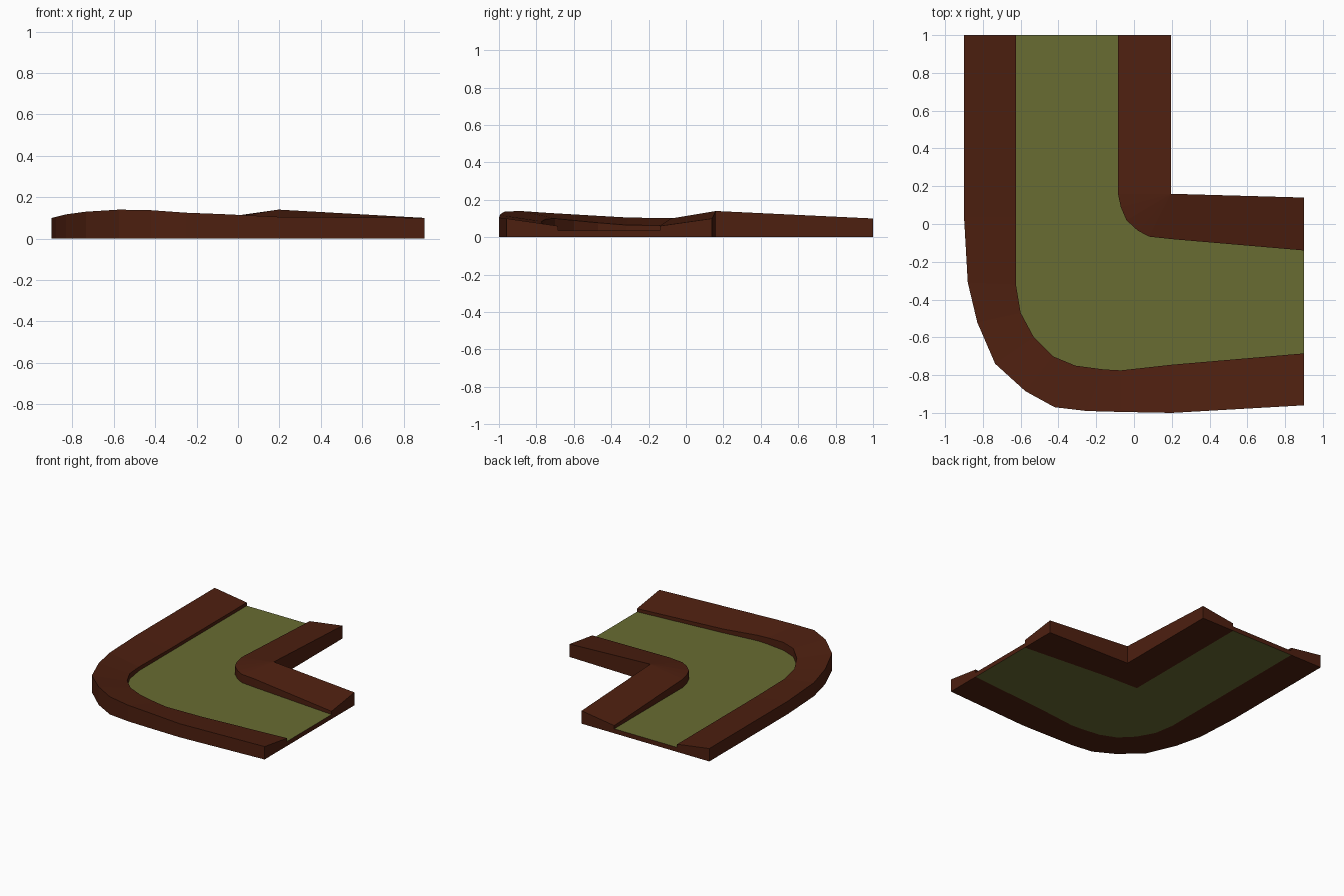
import bpy, bmesh

if "Cube" in bpy.data.objects:
    bpy.data.objects.remove(bpy.data.objects["Cube"])

ROAD_Z = 0.035
LIP_DROP = 0.04


def material(name, colour):
    m = bpy.data.materials.new(name)
    m.diffuse_color = colour
    m.use_nodes = True
    m.node_tree.nodes["Principled BSDF"].inputs["Base Color"].default_value = m.diffuse_color
    return m


BROWN = material("earth_brown", (0.075, 0.014, 0.005, 1))
OLIVE = material("olive_green", (0.14, 0.15, 0.032, 1))


def make_object(name, bm, mats):
    bmesh.ops.recalc_face_normals(bm, faces=bm.faces)
    me = bpy.data.meshes.new(name)
    bm.to_mesh(me)
    bm.free()
    for m in mats:
        me.materials.append(m)
    ob = bpy.data.objects.new(name, me)
    bpy.context.collection.objects.link(ob)
    return ob


def loft(name, sections, mat):
    """Join cross-sections by strips, leaving the road side open."""
    bm = bmesh.new()
    rows = [[bm.verts.new(p) for p in s] for s in sections]
    for a, b in zip(rows, rows[1:]):
        for i in range(len(a) - 1):
            bm.faces.new((a[i], a[i + 1], b[i + 1], b[i]))
    bm.faces.new(rows[0])
    bm.faces.new(rows[-1])
    bmesh.ops.remove_doubles(bm, verts=bm.verts, dist=1e-5)
    return make_object(name, bm, [mat])


def bank_section(edge, rim, foot):
    """Road-side wall, sloping top, outer wall, underside."""
    (ex, ey), (rx, ry, rz), (fx, fy) = edge, rim, foot
    return [(ex, ey, ROAD_Z), (ex, ey, rz - LIP_DROP), (rx, ry, rz),
            (rx, ry, 0), (fx, fy, 0)]


# Plan outlines, following the bend from the back end to the right end
outer_rim = [(-.9, 1, .10), (-.9, .04, .10), (-.88, -.31, .105), (-.83, -.52, .117),
             (-.735, -.74, .13), (-.575, -.885, .14), (-.42, -.97, .137),
             (-.25, -.99, .125), (-.07, -.995, .118), (.2, -1, .105), (.9, -.96, .10)]
outer_edge = [(-.625, 1), (-.625, .04), (-.625, -.32), (-.6, -.47), (-.53, -.6), (-.43, -.7),
              (-.31, -.75), (-.16, -.77), (-.07, -.775), (.2, -.745), (.9, -.685)]
inner_edge = [(-.085, 1), (-.085, .16), (-.07, .09), (-.04, .02), (.02, -.035),
              (.08, -.067), (.2, -.08), (.9, -.14)]
inner_rim = [(.195, 1, .10)] + [(.195, .16, .14)] * 6 + [(.9, .14, .10)]
# The underside of the inner bank has a square corner
inner_foot = inner_edge[:2] + [(-.085, -.07)] * 4 + inner_edge[-2:]

# Banks
loft("outer_bank", [bank_section(e, r, e) for e, r in zip(outer_edge, outer_rim)], BROWN)
loft("inner_bank", [bank_section(e, r, f)
                    for e, r, f in zip(inner_edge, inner_rim, inner_foot)], BROWN)

# Road: olive top and underside, brown end strips
bm = bmesh.new()
sharp = [inner_edge[0], inner_edge[1], (-.085, -.07), inner_edge[-2], inner_edge[-1]]
n = len(outer_edge)
top = [bm.verts.new((x, y, ROAD_Z)) for x, y in outer_edge + inner_edge[::-1]]
base = [bm.verts.new((x, y, 0)) for x, y in outer_edge + sharp[::-1]]
bm.faces.new(top)
bm.faces.new(base[::-1])
for a, b in ((0, -1), (n - 1, n)):
    bm.faces.new((top[a], top[b], base[b], base[a])).material_index = 1
make_object("road", bm, [OLIVE, BROWN])
